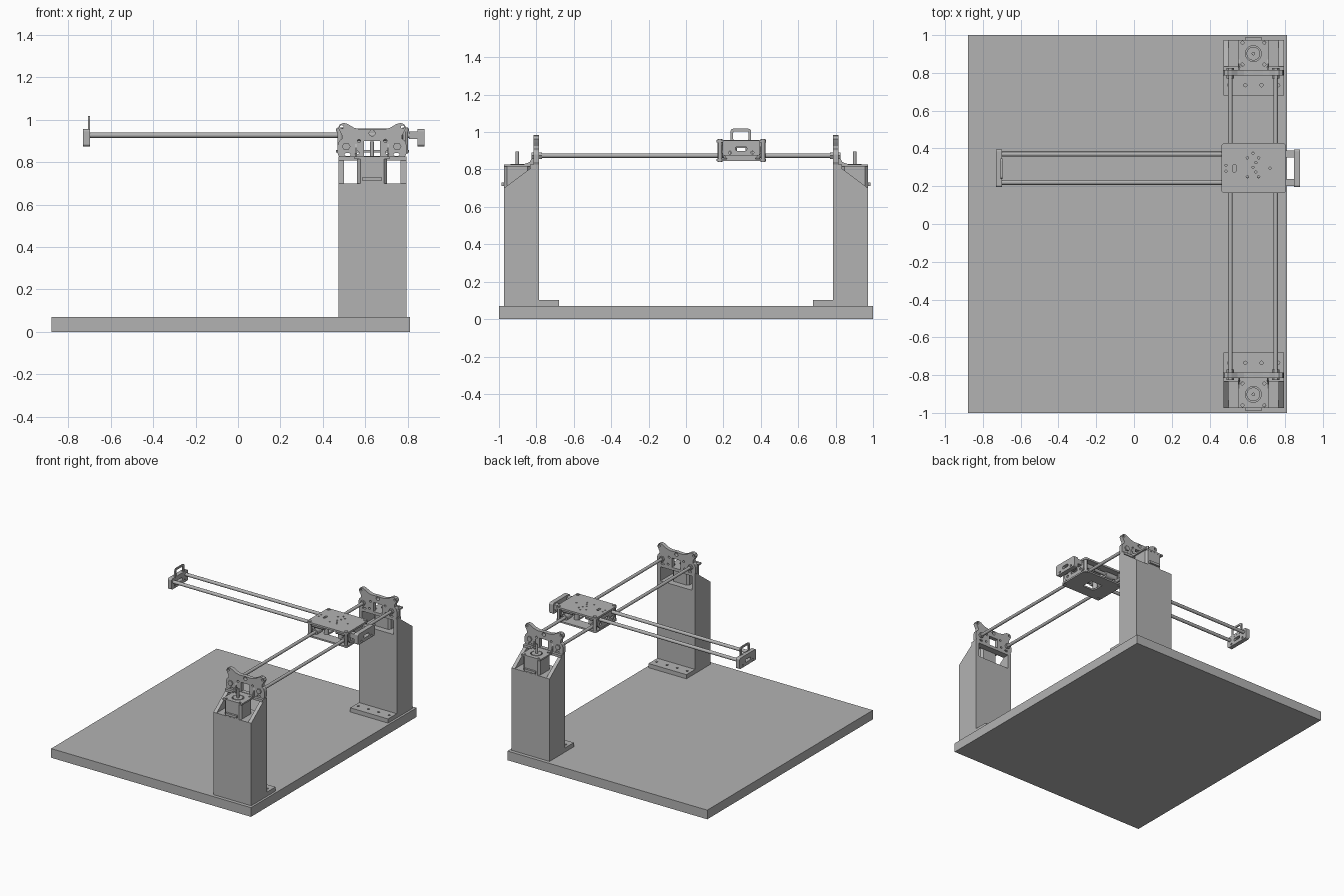
import bpy, bmesh
from math import sin, cos, pi
from mathutils import Vector

cube = bpy.data.objects.get("Cube")
if cube:
    bpy.data.objects.remove(cube)

grey = bpy.data.materials.new("plain grey")
grey.use_nodes = True
COLOR = (0.45, 0.45, 0.45, 1)
grey.diffuse_color = COLOR
grey.node_tree.nodes["Principled BSDF"].inputs["Base Color"].default_value = COLOR


def circle(u, v, r, n=20):
    return [(u + r * cos(2 * pi * i / n), v + r * sin(2 * pi * i / n)) for i in range(n)]


def rect(u0, u1, v0, v1):
    return [(u0, v0), (u1, v0), (u1, v1), (u0, v1)]


def rounded(u0, u1, v0, v1, r, n=6):
    corners = [(u1 - r, v1 - r), (u0 + r, v1 - r), (u0 + r, v0 + r), (u1 - r, v0 + r)]
    return [(cu + r * cos((k + i / n) * pi / 2), cv + r * sin((k + i / n) * pi / 2))
            for k, (cu, cv) in enumerate(corners) for i in range(n + 1)]


def place(axis, u, v, w):
    return Vector({"x": (w, u, v), "y": (u, w, v), "z": (u, v, w)}[axis])


def solid(name, loops, axis, lo, hi):
    """Extrude closed 2D loops along an axis."""
    bm = bmesh.new()
    for loop in loops:
        face = bm.faces.new([bm.verts.new(place(axis, u, v, lo)) for u, v in loop])
        ext = bmesh.ops.extrude_face_region(bm, geom=[face], use_keep_orig=True)
        verts = [g for g in ext["geom"] if isinstance(g, bmesh.types.BMVert)]
        bmesh.ops.translate(bm, verts=verts, vec=place(axis, 0, 0, hi - lo))
    bmesh.ops.recalc_face_normals(bm, faces=bm.faces)
    mesh = bpy.data.meshes.new(name)
    bm.to_mesh(mesh)
    bm.free()
    mesh.materials.append(grey)
    obj = bpy.data.objects.new(name, mesh)
    bpy.context.collection.objects.link(obj)
    return obj


def prism(name, loop, axis, lo, hi, holes=(), smooth=False):
    lo, hi = min(lo, hi), max(lo, hi)
    obj = solid(name, [loop], axis, lo, hi)
    bpy.ops.object.select_all(action="DESELECT")
    bpy.context.view_layer.objects.active = obj
    obj.select_set(True)
    if holes:
        cutter = solid("cutter", holes, axis, lo - 0.02, hi + 0.02)
        cutter.hide_render = True
        mod = obj.modifiers.new("holes", "BOOLEAN")
        mod.operation, mod.solver, mod.object = "DIFFERENCE", "EXACT", cutter
        bpy.ops.object.modifier_apply(modifier=mod.name)
        bpy.data.objects.remove(cutter)
    if smooth:
        bpy.ops.object.shade_smooth_by_angle()
    return obj


def box(name, x0, x1, y0, y1, z0, z1, holes=()):
    return prism(name, rect(x0, x1, min(y0, y1), max(y0, y1)), "z", z0, z1, holes)


def rod(name, axis, u, v, r, lo, hi, n=20):
    return prism(name, circle(u, v, r, n), axis, lo, hi, smooth=True)


CX = 0.632                # centre line of the towers
ROD_Y = (0.22, 0.37)      # arm rods
ROD_X = (0.51, 0.75)      # rail rods
CY = 0.295                # centre of the carriage

box("base_board", -0.88, 0.81, -1, 1, 0, 0.07)

# Half outline of the winged end plate, mirrored about the centre line
half = [(0, 0.955), (0.05, 0.953), (0.085, 0.962), (0.115, 0.98), (0.135, 0.985),
        (0.153, 0.978), (0.16, 0.962), (0.152, 0.945), (0.141, 0.925), (0.142, 0.91),
        (0.155, 0.9), (0.162, 0.88), (0.162, 0.84), (0.15, 0.815)]
wing = [(CX + u, v) for u, v in half] + [(CX - u, v) for u, v in reversed(half[1:])]
wing_holes = [rect(CX - 0.037, CX + 0.037, 0.83, 0.9), circle(CX, 0.937, 0.014)]
for side in (-1, 1):
    wing_holes += [circle(CX + side * 0.143, 0.966, 0.008, 12),
                   circle(CX + side * 0.062, 0.9, 0.008, 12),
                   circle(CX + side * 0.07, 0.845, 0.008, 12),
                   rounded(CX + side * 0.115 - 0.014, CX + side * 0.115 + 0.014, 0.83, 0.842, 0.005)]

for s, end in ((-1, "front"), (1, "back")):
    # Tower with foot, side cheeks and open motor bay
    box(end + "_tower", 0.473, 0.793, s * 0.785, s * 0.973, 0.07, 0.7)
    box(end + "_tower_foot", 0.473, 0.793, s * 0.68, s * 0.785, 0.07, 0.102,
        [circle(x, s * 0.735, 0.009, 12) for x in (0.503, 0.589, 0.675, 0.763)])
    cheek = [(s * 0.785, 0.7), (s * 0.973, 0.7), (s * 0.82, 0.815), (s * 0.785, 0.815)]
    for x0, x1 in ((0.473, 0.5), (0.766, 0.793)):
        prism(end + "_tower_cheek", cheek, "x", x0, x1)
    box(end + "_top_beam", 0.473, 0.793, s * 0.785, s * 0.835, 0.808, 0.826)

    # End plate, motor shelf and gussets
    prism(end + "_end_plate", wing, "y", s * 0.785, s * 0.815, wing_holes)
    box(end + "_motor_shelf", 0.55, 0.714, s * 0.815, s * 0.973, 0.815, 0.827,
        [circle(CX, s * 0.902, 0.042, 28)]
        + [circle(CX + a * 0.058, s * 0.902 + b * 0.058, 0.008, 12) for a in (-1, 1) for b in (-1, 1)])
    gusset = [(s * 0.815, 0.827), (s * 0.87, 0.827), (s * 0.835, 0.84), (s * 0.815, 0.885)]
    for x in (0.552, 0.704):
        prism(end + "_gusset", gusset, "x", x, x + 0.008)

    # Motor with shaft and plug
    y0, y1 = sorted((s * 0.832, s * 0.972))
    prism(end + "_motor", [(CX - 0.07, y0 + 0.015), (CX - 0.055, y0), (CX + 0.055, y0),
                           (CX + 0.07, y0 + 0.015), (CX + 0.07, y1 - 0.015), (CX + 0.055, y1),
                           (CX - 0.055, y1), (CX - 0.07, y1 - 0.015)], "z", 0.7, 0.815)
    rod(end + "_motor_boss", "z", CX, s * 0.902, 0.036, 0.81, 0.828, 28)
    rod(end + "_motor_shaft", "z", CX, s * 0.902, 0.009, 0.82, 0.897)
    box(end + "_motor_plug", CX - 0.045, CX + 0.045, s * 0.97, s * 0.987, 0.712, 0.73)

    # Sockets that hold the rail rods
    for x in ROD_X:
        rod(end + "_rod_socket", "y", x, 0.874, 0.02, *sorted((s * 0.77, s * 0.825)), 6)

for x in ROD_X:
    rod("rail_rod", "y", x, 0.874, 0.0115, -0.82, 0.82)
for y in ROD_Y:
    rod("arm_rod", "x", y, 0.927, 0.0125, -0.715, 0.865)

# Carriage: two plates, bearings, corner posts and side plates
corners = [(x, y) for x in (0.481, 0.789) for y in (0.181, 0.411)]
bolt_holes = [circle(x, y, 0.006, 10) for x, y in
              ((0.487, 0.28), (0.487, 0.31), (0.60, 0.25), (0.66, 0.25), (0.60, 0.35),
               (0.66, 0.35), (0.63, 0.30), (0.645, 0.275), (0.645, 0.325), (0.72, 0.295), (0.63, 0.375))]
slot = rounded(0.522, 0.54, 0.275, 0.315, 0.008)
prism("carriage_top", rounded(0.462, 0.806, 0.163, 0.428, 0.02), "z", 0.944, 0.958,
      bolt_holes + [slot])
prism("carriage_bottom", rounded(0.462, 0.806, 0.163, 0.428, 0.02), "z", 0.845, 0.857,
      [rect(0.58, 0.68, 0.25, 0.34)])
for x, y in corners:
    rod("corner_post", "z", x, y, 0.011, 0.85, 0.95)
    rod("corner_bolt", "z", x, y, 0.013, 0.84, 0.963, 12)
for x in ROD_X:
    for y in (0.2, 0.33):
        rod("rail_bearing", "y", x, 0.874, 0.023, y, y + 0.065)
for y in ROD_Y:
    for x in (0.485, 0.685):
        rod("arm_bearing", "x", y, 0.924, 0.023, x, x + 0.095)
side = [(CY - 0.1, 0.945), (CY + 0.1, 0.945), (CY + 0.105, 0.89), (CY + 0.075, 0.857),
        (CY - 0.075, 0.857), (CY - 0.105, 0.89)]
for x in (0.468, 0.788):
    prism("carriage_side_plate", side, "x", x, x + 0.012,
          [rounded(CY - 0.035, CY + 0.035, 0.89, 0.915, 0.008)]
          + [circle(CY + a * 0.07, 0.89, 0.011, 12) for a in (-1, 1)])
for x in (0.57, 0.69):
    for y in (0.255, 0.335):
        rod("belt_pulley", "z", x, y, 0.018, 0.855, 0.946)

# Arm ends
def arm_end(name, x0, x1):
    prism(name, rounded(CY - 0.1, CY + 0.1, 0.874, 0.956, 0.012), "x", x0, x1,
          [rounded(CY - 0.03, CY + 0.03, 0.9, 0.922, 0.008)]
          + [circle(CY + a * 0.06, 0.89, 0.008, 12) for a in (-1, 1)])


arm_end("arm_end_right", -0.73, -0.698)
arm_end("arm_end_left", 0.846, 0.88)
for y in ROD_Y:
    box("arm_end_clamp", 0.805, 0.85, y - 0.018, y + 0.018, 0.908, 0.945)

# Upright loop at the far end of the arm
prism("arm_loop", rounded(0.238, 0.348, 0.94, 1.018, 0.015), "x", -0.706, -0.697,
      [rounded(0.252, 0.334, 0.957, 1.004, 0.008)])
